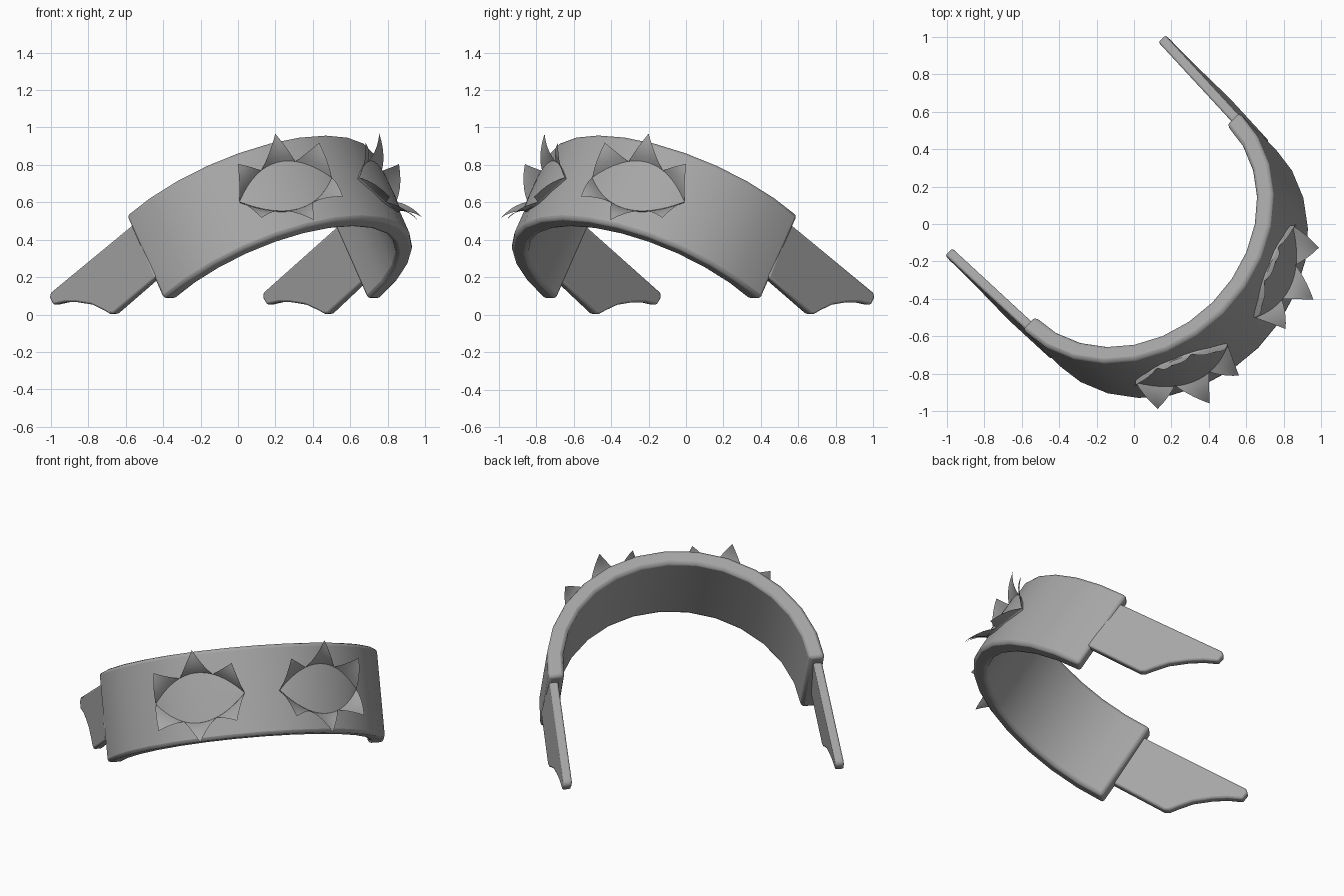
import bpy, bmesh
from math import sin, cos, pi, radians
from mathutils import Matrix, Vector

if "Cube" in bpy.data.objects:
    bpy.data.objects.remove(bpy.data.objects["Cube"])

grey = bpy.data.materials.new("plain_grey")
grey.use_nodes = True
COLOUR = (0.38, 0.38, 0.38, 1)
grey.diffuse_color = COLOUR
grey.node_tree.nodes["Principled BSDF"].inputs["Base Color"].default_value = COLOUR

# The whole model is turned 45 degrees; the band also tilts up at its front
TURN = Matrix.Rotation(radians(-45), 4, 'Z')
TILT = TURN @ Matrix.Translation((-0.03, 0, 0.53)) @ Matrix.Rotation(radians(-32), 4, 'Y')
OUTER, INNER, HEIGHT = 0.82, 0.725, 0.53


def finish(name, bm, matrix, bevel=0):
    bmesh.ops.remove_doubles(bm, verts=bm.verts, dist=0.0001)
    bmesh.ops.recalc_face_normals(bm, faces=bm.faces)
    bm.transform(matrix)
    mesh = bpy.data.meshes.new(name)
    bm.to_mesh(mesh)
    bm.free()
    mesh.materials.append(grey)
    ob = bpy.data.objects.new(name, mesh)
    bpy.context.collection.objects.link(ob)
    if bevel:
        mod = ob.modifiers.new("rounded_edges", 'BEVEL')
        mod.width, mod.segments, mod.limit_method = bevel, 2, 'ANGLE'
    bpy.ops.object.select_all(action='DESELECT')
    ob.select_set(True)
    bpy.context.view_layer.objects.active = ob
    bpy.ops.object.shade_smooth_by_angle(angle=radians(40))
    return ob


def polar(angle, radius, w):
    return Vector((radius * cos(angle), radius * sin(angle), w))


def grid(bm, rows):
    """Skin a list of equal-length point rows with quads."""
    rows = [[bm.verts.new(p) for p in row] for row in rows]
    for a, b in zip(rows, rows[1:]):
        for i in range(len(a) - 1):
            bm.faces.new((a[i], a[i + 1], b[i + 1], b[i]))
    return rows


# Half-circle band
bm = bmesh.new()
section = [(OUTER, 0), (INNER, 0), (INNER, -HEIGHT), (OUTER, -HEIGHT), (OUTER, 0)]
rows = grid(bm, [[polar(-pi / 2 + pi * i / 14, r, w) for r, w in section] for i in range(15)])
for row in (rows[0], rows[-1]):
    bm.faces.new(row[:4])
finish("band", bm, TILT, 0.02)

# Side arms: flat plates with a scalloped lower edge, leaning in at the top
ARM = [(-0.59, 0.118), (-0.597, 0.09), (-0.567, 0.052), (-0.48, 0.066), (-0.39, 0.066),
       (-0.276, 0.053), (-0.19, 0.024), (-0.14, 0.004), (-0.11, 0.004),
       (0.2, 0.202), (0.02, 0.488)]
for side, label in ((1, "left"), (-1, "right")):
    bm = bmesh.new()
    loops = [[bm.verts.new((f, side * (0.812 - 0.065 * z + off), z)) for f, z in ARM]
             for off in (-0.026, 0.026)]
    for loop in loops:
        bm.faces.new(loop)
    for i in range(len(ARM)):
        j = (i + 1) % len(ARM)
        bm.faces.new((loops[0][i], loops[0][j], loops[1][j], loops[1][i]))
    finish(label + "_arm", bm, TURN, 0.011)

# Almond eyes with curled lashes
EYE_ANGLE, EYE_W, HALF_ANGLE, HALF_H = radians(26.5), -0.275, radians(19.3), 0.147
SPANS = [(-1, -0.37, -0.78, 0.17), (-0.36, 0.36, 0.06, 0.272), (0.37, 1, 0.8, 0.17)]


def eye_point(side, t, dw, radius):
    return polar(side * (EYE_ANGLE - t * HALF_ANGLE), radius, EYE_W + dw)


def rim(t):
    return HALF_H * (1 - t * t)


for side, label in ((1, "left"), (-1, "right")):
    bm = bmesh.new()
    ts = [-1 + i / 8 for i in range(17)]
    # front skin, with a short wall back to the band
    grid(bm, [[eye_point(side, t, v * rim(t), r) for v, r in
               ((-1, 0.805), (-1, 0.828), (0, 0.83), (1, 0.828), (1, 0.805))] for t in ts])
    bmesh.ops.dissolve_degenerate(bm, dist=0.0001, edges=bm.edges)
    finish(label + "_eye", bm, TILT)

    for up, row_name in ((1, "upper"), (-1, "lower")):
        for n, (t0, t1, tip_t, tip_dw) in enumerate(SPANS):
            bm = bmesh.new()
            tip = (tip_t, tip_dw, 0.918)
            rows = []
            for k in range(6):
                q = k / 5
                row = []
                for c in range(5):
                    t = t0 + (t1 - t0) * c / 4
                    base = (t, rim(t), 0.826)
                    # the lash leaves the eye outward, then curls to its tip
                    bend = [b + (e - b) * m for b, e, m in zip(base, tip, (0.5, 0.32, 0.68))]
                    p = [(1 - q) ** 2 * b + 2 * q * (1 - q) * m + q * q * e
                         for b, m, e in zip(base, bend, tip)]
                    row.append(eye_point(side, p[0], up * p[1], p[2]))
                rows.append(row)
            grid(bm, rows)
            finish(f"{label}_{row_name}_lash_{n + 1}", bm, TILT)
